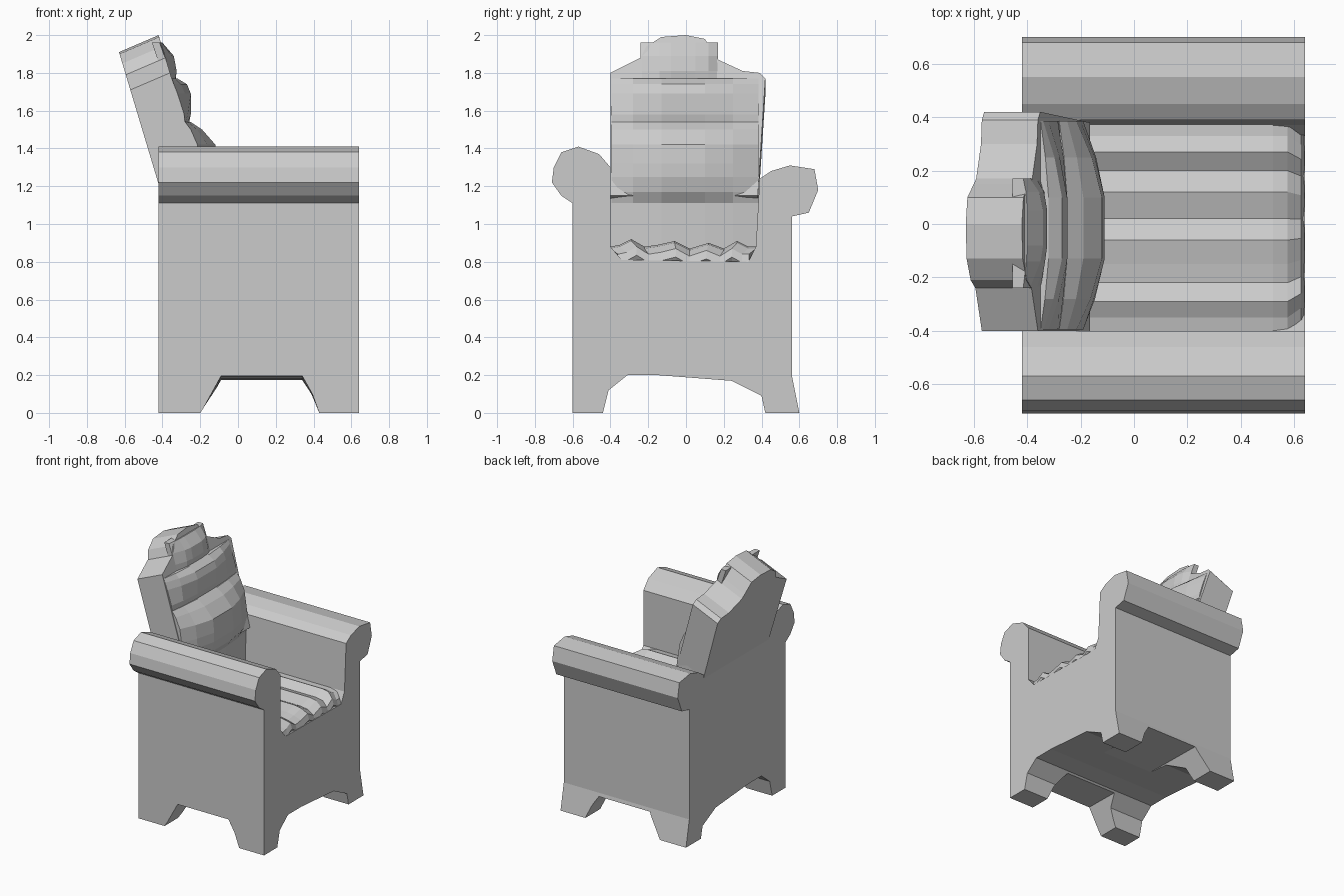
import bpy, bmesh
from mathutils import Vector

if "Cube" in bpy.data.objects:
    bpy.data.objects.remove(bpy.data.objects["Cube"])

grey = bpy.data.materials.new("plain grey")
grey.diffuse_color = (0.6, 0.6, 0.6, 1)
grey.use_nodes = True
grey.node_tree.nodes["Principled BSDF"].inputs["Base Color"].default_value = grey.diffuse_color


def finish(name, bm):
    bmesh.ops.recalc_face_normals(bm, faces=bm.faces)
    me = bpy.data.meshes.new(name)
    bm.to_mesh(me)
    bm.free()
    me.materials.append(grey)
    ob = bpy.data.objects.new(name, me)
    bpy.context.collection.objects.link(ob)
    return ob


def prism(name, points, offset):
    """Extrude a closed 3D outline by a vector."""
    bm = bmesh.new()
    a = [bm.verts.new(p) for p in points]
    b = [bm.verts.new(Vector(p) + Vector(offset)) for p in points]
    bm.faces.new(a)
    bm.faces.new(b[::-1])
    for i in range(len(a)):
        j = (i + 1) % len(a)
        bm.faces.new((a[i], b[i], b[j], a[j]))
    return finish(name, bm)


def loft(name, rows):
    """Skin a grid of rows into a closed tube with capped ends."""
    bm = bmesh.new()
    g = [[bm.verts.new(p) for p in r] for r in rows]
    n = len(g)
    for i in range(n):
        k = (i + 1) % n
        for j in range(len(g[0]) - 1):
            bm.faces.new((g[i][j], g[i][j + 1], g[k][j + 1], g[k][j]))
    bm.faces.new([r[0] for r in g])
    bm.faces.new([r[-1] for r in g][::-1])
    return finish(name, bm)


# body with scroll arms and legs, one cross-section swept front to back
X0, X1 = -0.42, 0.64
section = [(-.60, 0), (-.60, 1.11), (-.66, 1.15), (-.71, 1.22), (-.70, 1.30),
           (-.66, 1.38), (-.57, 1.41), (-.46, 1.37), (-.40, 1.30), (-.40, .88),
           (-.34, .81), (.33, .80), (.37, .88), (.39, 1.24), (.45, 1.28),
           (.55, 1.31), (.68, 1.29), (.70, 1.18), (.65, 1.06), (.56, 1.04),
           (.56, .20), (.60, 0), (.42, 0), (.40, .09), (.24, .17),
           (-.15, .20), (-.31, .20), (-.41, .12), (-.44, 0)]
body = prism("body_with_arms", [(X0, y, z) for y, z in section], (X1 - X0, 0, 0))

# side arch cut between the legs
arch = [(-.20, -.1), (-.20, 0), (-.09, .20), (.34, .20), (.39, .11), (.43, 0), (.43, -.1)]
cutter = prism("leg_arch_cutter", [(x, -.9, z) for x, z in arch], (0, 1.8, 0))
for v in cutter.data.vertices:
    if v.co.y > 0:
        v.co.z *= 0.84
cutter.hide_render = True
mod = body.modifiers.new("arch", 'BOOLEAN')
mod.operation = 'DIFFERENCE'
mod.solver = 'EXACT'
mod.object = cutter
bpy.context.view_layer.objects.active = body
bpy.ops.object.modifier_apply(modifier="arch")
bpy.data.objects.remove(cutter)

# leaning backrest slab with a crested top
crest = [(-.40, 1.15), (-.40, 1.80), (-.24, 1.88), (-.21, 1.94), (-.13, 1.99),
         (0, 2.0), (.10, 1.98), (.15, 1.90), (.17, 1.87), (.30, 1.81),
         (.39, 1.80), (.42, 1.77), (.38, 1.15)]
prism("backrest", [(-.36 - .3 * (z - 1.8), y, z) for y, z in crest], (-.21, 0, -.09))

# upright lower part of the back, between the arms
lower = [(-.42, .79), (-.42, 1.24), (-.30, 1.28), (-.20, 1.25), (-.20, .79)]
prism("lower_back", [(x, -.41, z) for x, z in lower], (0, .80, 0))


# bulging back cushions: rows of (z, edge x, centre x)
def cushion(name, rows, columns, depth):
    pts = [[(e + (c - e) * k, y, z) for y, k in columns] for z, e, c in rows]
    for z, e, c in (rows[-1], rows[0]):
        pts.append([(e - depth, y, z) for y, k in columns])
    loft(name, pts)


wide = [(-.395, 0), (-.28, .55), (-.13, 1), (.10, 1), (.25, .6), (.385, 0)]
cushion("lower_back_cushion",
        [(.84, -.20, -.17), (1.11, -.20, -.17), (1.17, -.19, -.13), (1.25, -.19, -.11),
         (1.32, -.20, -.11), (1.42, -.215, -.12), (1.50, -.25, -.19), (1.54, -.28, -.25)],
        wide, .1)
cushion("upper_back_cushion",
        [(1.53, -.28, -.26), (1.58, -.285, -.25), (1.69, -.32, -.25),
         (1.74, -.34, -.27), (1.77, -.35, -.32)], wide, .05)
narrow = [(-.24, 0), (-.14, .8), (-.08, 1), (.05, 1), (.12, .7), (.17, 0)]
cushion("crest_cushion",
        [(1.76, -.35, -.33), (1.81, -.365, -.325), (1.89, -.39, -.34), (1.96, -.415, -.40)],
        narrow, .04)

# ribbed seat cushion rolling over at the front
ribs = [(-.40, .88), (-.35, .89), (-.29, .92), (-.22, .88), (-.15, .89), (-.06, .91), (.02, .87),
        (.12, .90), (.20, .87), (.27, .91), (.33, .88), (.37, .88)]
steps = [(-.30, 0), (.52, 0), (.575, -.01), (.625, -.04), (.639, -.085)]
seat = [[(x, y * (1 if d > -.04 else .9), z + d) for y, z in ribs] for x, d in steps]
seat += [[(x, y * .9, .76) for y, z in ribs] for x in (.6, -.30)]
loft("seat_cushion", seat)
